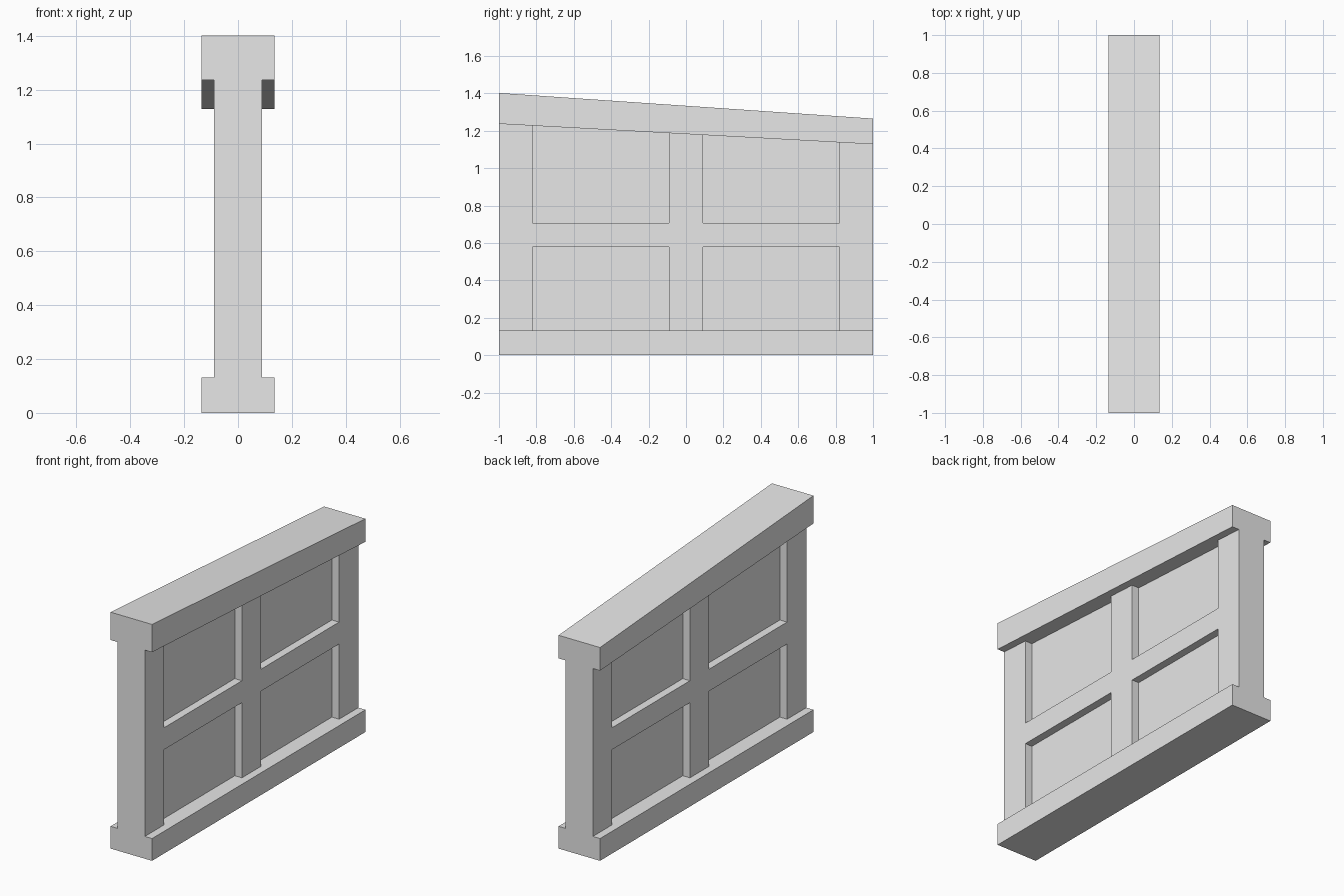
import bpy
import bmesh

cube = bpy.data.objects.get("Cube")
if cube:
    bpy.data.objects.remove(cube, do_unlink=True)

# Single flat grey
grey = bpy.data.materials.new("light_grey")
grey.use_nodes = True
colour = (0.8, 0.8, 0.8, 1)
grey.diffuse_color = colour
grey.node_tree.nodes["Principled BSDF"].inputs["Base Color"].default_value = colour

RAIL, FRAME, PANEL = 0.136, 0.089, 0.042   # half thicknesses
BASE_TOP = 0.132


def slope(y, front, back):
    """Height at y on a line running from front (y=-1) to back (y=1)."""
    return front + (back - front) * (y + 1) / 2


def underside(y):
    return slope(y, 1.237, 1.128)


def prism(name, profile, half):
    """Extrude a y-z outline symmetrically along x."""
    bm = bmesh.new()
    face = bm.faces.new([bm.verts.new((-half, y, z)) for y, z in profile])
    ext = bmesh.ops.extrude_face_region(bm, geom=[face])
    verts = [g for g in ext["geom"] if isinstance(g, bmesh.types.BMVert)]
    bmesh.ops.translate(bm, verts=verts, vec=(2 * half, 0, 0))
    bmesh.ops.recalc_face_normals(bm, faces=bm.faces)
    mesh = bpy.data.meshes.new(name)
    bm.to_mesh(mesh)
    bm.free()
    mesh.materials.append(grey)
    obj = bpy.data.objects.new(name, mesh)
    bpy.context.collection.objects.link(obj)
    return obj


def upright(name, y0, y1, half):
    """Board standing on the base rail and cut to the sloping top rail."""
    prism(name, [(y0, BASE_TOP), (y1, BASE_TOP),
                 (y1, underside(y1)), (y0, underside(y0))], half)


def bar(name, y0, y1, z0, z1, half):
    prism(name, [(y0, z0), (y1, z0), (y1, z1), (y0, z1)], half)


# Base rail and sloping top rail
bar("base_rail", -1, 1, 0, BASE_TOP, RAIL)
prism("top_rail", [(-1, underside(-1)), (1, underside(1)), (1, 1.265), (-1, 1.402)], RAIL)

# Posts
upright("front_post", -1, -0.82, FRAME)
upright("middle_post", -0.09, 0.09, FRAME)
upright("back_post", 0.82, 1, FRAME)

# Cross bars and recessed panels between the posts
for side, y0, y1 in (("front", -0.82, -0.09), ("back", 0.09, 0.82)):
    bar(side + "_cross_bar", y0, y1, 0.578, 0.708, FRAME)
    upright(side + "_panel", y0, y1, PANEL)
